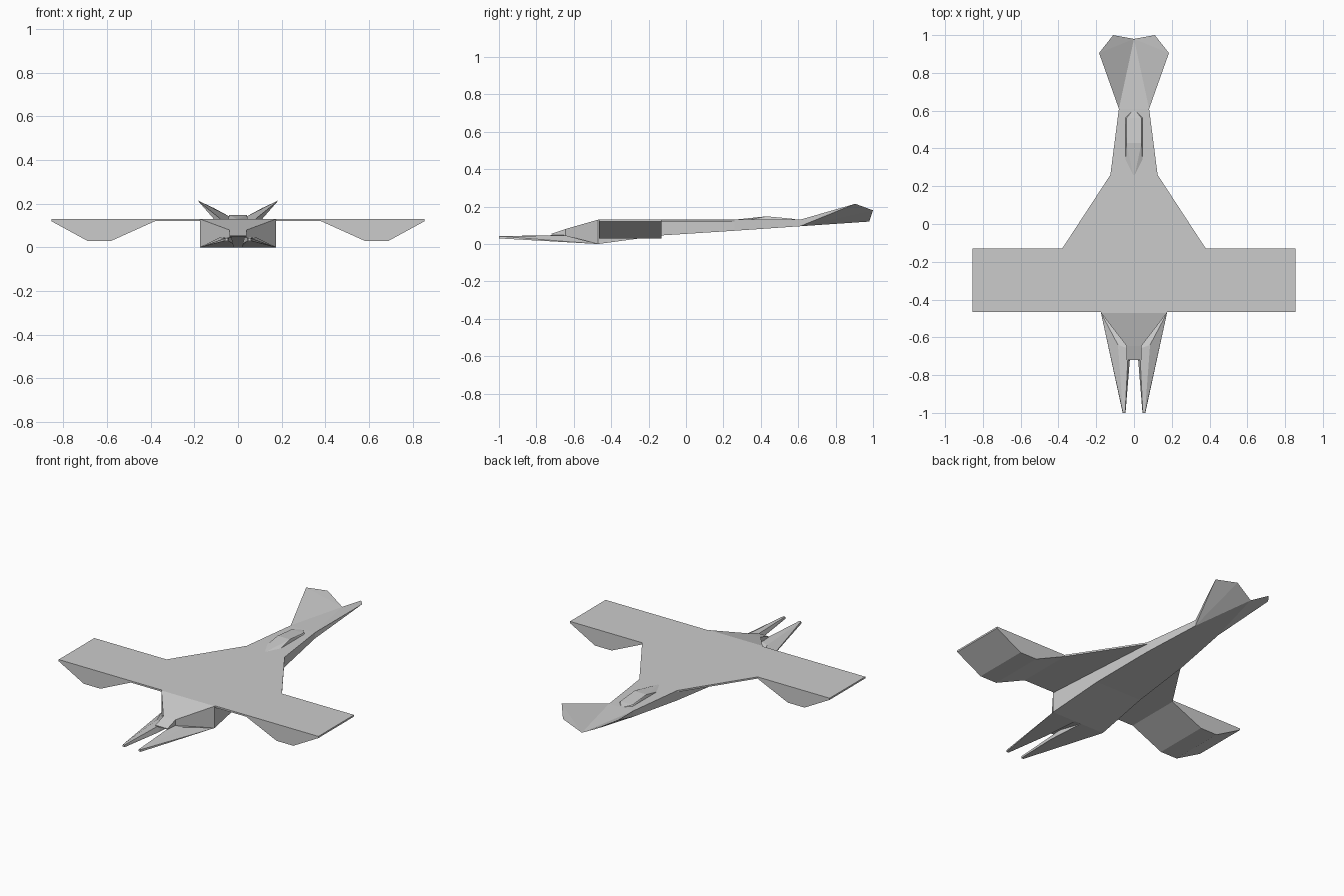
import bpy, bmesh

if "Cube" in bpy.data.objects:
    bpy.data.objects.remove(bpy.data.objects["Cube"])

TOP = 0.13


def finish(name, bm):
    bmesh.ops.recalc_face_normals(bm, faces=bm.faces)
    me = bpy.data.meshes.new(name)
    bm.to_mesh(me)
    bm.free()
    ob = bpy.data.objects.new(name, me)
    bpy.context.collection.objects.link(ob)
    return ob


def both(pts):
    """Points plus their mirror images across x = 0."""
    return pts + [(-x, y, z) for x, y, z in pts if x]


def hull(name, pts):
    bm = bmesh.new()
    vs = [bm.verts.new(p) for p in pts]
    res = bmesh.ops.convex_hull(bm, input=vs)
    junk = [v for v in res["geom_interior"] if isinstance(v, bmesh.types.BMVert)]
    bmesh.ops.delete(bm, geom=junk, context='VERTS')
    bmesh.ops.dissolve_limit(bm, angle_limit=0.01, verts=bm.verts, edges=bm.edges)
    return finish(name, bm)


def prism(name, profile, offset):
    bm = bmesh.new()
    f = bm.faces.new([bm.verts.new(p) for p in profile])
    ext = bmesh.ops.extrude_face_region(bm, geom=[f], use_keep_orig=True)
    bmesh.ops.translate(bm, vec=offset,
                        verts=[v for v in ext["geom"] if isinstance(v, bmesh.types.BMVert)])
    return finish(name, bm)


def loft(name, sections):
    """Rectangular sections: y, half width, bottom z, top z."""
    bm = bmesh.new()
    rings = [[bm.verts.new(p) for p in ((-w, y, a), (w, y, a), (w, y, b), (-w, y, b))]
             for y, w, a, b in sections]
    for r, s in zip(rings, rings[1:]):
        for i in range(4):
            j = (i + 1) % 4
            bm.faces.new((r[i], r[j], s[j], s[i]))
    bm.faces.new(rings[0])
    bm.faces.new(rings[-1])
    return finish(name, bm)


# Fuselage, tapering towards the tail, with the pinched front neck
loft("fuselage", [(-0.72, 0.04, 0.05, 0.055), (-0.645, 0.04, 0.045, 0.08),
                  (-0.47, 0.175, 0.0, TOP), (-0.13, 0.152, 0.046, TOP),
                  (0.26, 0.125, 0.071, TOP), (0.61, 0.08, 0.095, TOP)])

# Straight wing with a hanging pod under each side
half = [(0.38, 0.12), (0.58, 0.03), (0.69, 0.03), (0.855, 0.12), (0.855, TOP)]
outline = [(x, -0.465, z) for x, z in half] + [(-x, -0.465, z) for x, z in reversed(half)]
prism("main_wing", outline, (0, 0.335, 0))

# Thin delta plate behind the wing
prism("delta_plate", [(-0.38, -0.13, 0.12), (0.38, -0.13, 0.12),
                      (0.125, 0.26, 0.12), (-0.125, 0.26, 0.12)], (0, 0, TOP - 0.12))

# V-shaped tail: deck, keel and two raised fins
hull("tail_deck", both([(0.08, 0.61, TOP), (0.08, 0.61, 0.095)]) + [(0, 0.98, 0.12)])
for s, side in ((1, "right"), (-1, "left")):
    hull(side + "_tail_fin", [(s * x, y, z) for x, y, z in (
        (0.08, 0.61, TOP), (0.08, 0.61, 0.095), (0.185, 0.905, 0.215),
        (0.11, 1.0, 0.18), (0, 0.98, 0.12))])
    # Pointed front prong
    hull(side + "_front_prong", [(s * x, y, z) for x, y, z in (
        (0.175, -0.47, 0.0), (0.02, -0.47, 0.0), (0.10, -0.63, 0.02),
        (0.085, -0.64, 0.045), (0.03, -0.66, 0.048), (0.022, -0.72, 0.016),
        (0.045, -1.0, 0.03), (0.06, -1.0, 0.03), (0.058, -1.0, 0.042), (0.047, -1.0, 0.042))])

# Low faceted canopy on the back
hull("canopy", both([(0.045, 0.565, 0.128), (0.045, 0.33, 0.128), (0.04, 0.43, 0.148),
                     (0.04, 0.56, 0.136), (0.0, 0.61, 0.128), (0.0, 0.24, 0.128)]))
